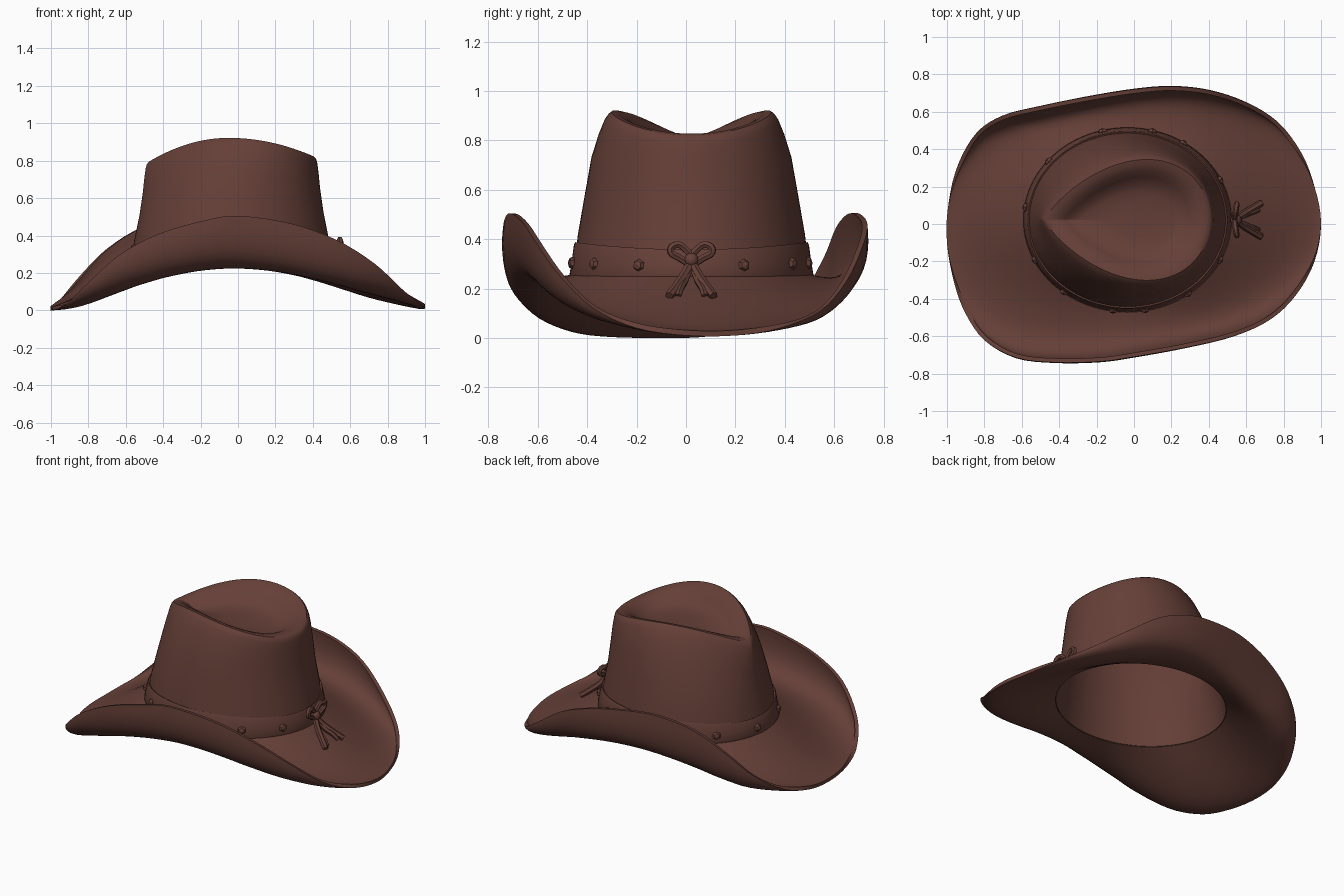
import bpy, bmesh, math
from mathutils import Vector

if "Cube" in bpy.data.objects:
    bpy.data.objects.remove(bpy.data.objects["Cube"])

felt = bpy.data.materials.new("dark_brown_felt")
felt.diffuse_color = (0.130, 0.050, 0.0385, 1)
felt.use_nodes = True
felt.node_tree.nodes["Principled BSDF"].inputs["Base Color"].default_value = felt.diffuse_color
CX, CY = -0.035, 0.022


def activate(ob):
    bpy.ops.object.select_all(action='DESELECT')
    ob.select_set(True)
    bpy.context.view_layer.objects.active = ob


def finish(ob, angle=40):
    activate(ob)
    ob.data.materials.clear()
    ob.data.materials.append(felt)
    bpy.ops.object.shade_smooth_by_angle(angle=math.radians(angle))
    return ob


def loft(name, rings, thick, offset, flip=False, cap=False):
    """Skin a list of closed rings, then give the sheet thickness."""
    bm = bmesh.new()
    vs = [[bm.verts.new(p) for p in r] for r in rings]
    n = len(vs[0])
    for a, b in zip(vs, vs[1:]):
        for j in range(n):
            k = (j + 1) % n
            f = [a[j], b[j], b[k], a[k]]
            bm.faces.new(f[::-1] if flip else f)
    if cap:
        bm.faces.new(vs[-1])
    me = bpy.data.meshes.new(name)
    bm.to_mesh(me)
    bm.free()
    ob = bpy.data.objects.new(name, me)
    bpy.context.collection.objects.link(ob)
    activate(ob)
    mod = ob.modifiers.new("thickness", 'SOLIDIFY')
    mod.thickness, mod.offset = thick, offset
    bpy.ops.object.modifier_apply(modifier=mod.name)
    return finish(ob)


def crown_point(a, f, rx, ry, m):
    """Point on the crown: f = height fraction, m = how teardrop-shaped."""
    x = CX + rx * math.cos(a)
    y = CY + ry * math.sin(a) * abs(math.cos(a / 2)) ** m
    top = 0.922 - (0.70 if x < -0.05 else 0.48) * (x + 0.05) ** 2
    return Vector((x, y, 0.25 + f * (top - 0.25)))


# Crown: wall, teardrop ridge and sunken crease
N = 96
angles = [2 * math.pi * i / N for i in range(N)]
profile = [(-0.01, .545, .482, 0), (.12, .53, .470, 0), (.25, .52, .460, 0),
           (.5, .492, .440, .06), (.72, .474, .432, .2), (.86, .466, .420, .36),
           (.95, .459, .408, .5), (.985, .453, .400, .6), (1.0, .442, .386, .62),
           (.99, .415, .352, .64), (.96, .375, .315, .66), (.91, .335, .278, .7),
           (.86, .30, .235, .7), (.835, .25, .18, .7), (.82, .14, .10, .6),
           (.82, .04, .03, .3)]
loft("crown", [[crown_point(a, *p) for a in angles] for p in profile],
     0.018, -1, flip=True, cap=True)

# Brim: outer edge control points, anticlockwise from +x
edge = [(1, 0, .02), (.965, .2, .02), (.895, .38, .05), (.77, .545, .12), (.6, .65, .24),
        (.4, .715, .38), (.2, .735, .46), (0, .72, .5), (-.25, .68, .515), (-.5, .63, .46),
        (-.7, .58, .34), (-.84, .49, .2), (-.94, .32, .08), (-.99, .12, .02),
        (-1, -.1, .01), (-.96, -.32, .02), (-.9, -.48, .06), (-.8, -.62, .16),
        (-.63, -.715, .31), (-.42, -.74, .42), (-.18, -.735, .49), (0, -.71, .515),
        (.28, -.66, .475), (.53, -.6, .385), (.73, -.51, .26), (.87, -.375, .13),
        (.965, -.2, .05)]


def smooth_loop(pts, steps):
    """Closed Catmull-Rom curve through pts."""
    P, out = [Vector(p) for p in pts], []
    n = len(P)
    for i in range(n):
        a, b, c, d = P[i - 1], P[i], P[(i + 1) % n], P[(i + 2) % n]
        for s in range(steps):
            t = s / steps
            out.append(0.5 * (2 * b + (c - a) * t + (2 * a - 5 * b + 4 * c - d) * t * t
                              + (3 * b - a - 3 * c + d) * t ** 3))
    return out


def saddle(x):
    return 0.22 * max(0, 1 - x * x) ** 1.4


rim = smooth_loop(edge, 4)
rows = []
for i in range(19):
    t = i / 18
    row = []
    for e in rim:
        a = math.atan2((e.y - CY) / 0.75, e.x - CX)
        side = math.sin(a) ** 2
        u = 1 - (1 - t) ** (1.3 + 0.9 * side) + 0.3 * side * t ** 3 * (1 - t)
        x0, y0 = CX + .53 * math.cos(a), CY + .468 * math.sin(a)
        x, y = x0 + (e.x - x0) * u, y0 + (e.y - y0) * u
        sag = (0.03 * math.sin(2 * a) ** 2 + 0.02 * side) * math.sin(math.pi * t)
        z = (saddle(x) + (0.238 - saddle(x0)) * max(0, 1 - u) ** 1.4
             + (e.z - saddle(e.x)) * t ** 2.2 - sag)
        row.append((x, y, max(z - 0.01 * t, 0)))
    rows.append(row)
loft("brim", rows, 0.022, 1)

# Hat band
band = [(-.01, .553, .490, 0), (.01, .557, .494, 0), (.1, .546, .484, 0),
        (.19, .537, .476, 0), (.205, .532, .471, 0)]
loft("hat_band", [[crown_point(a, *p) for a in angles] for p in band],
     0.012, -1, flip=True)

# Studs around the band
for i, deg in enumerate((26, 57, 76, 104, 140, 172, 206, 232, 262, 280, 306, 334)):
    a = math.radians(deg)
    p = crown_point(a, .08, .548, .486, 0)
    out = Vector((math.cos(a) / .548, math.sin(a) / .486, 0.1)).normalized()
    bpy.ops.mesh.primitive_uv_sphere_add(segments=6, ring_count=4, radius=0.026, location=p)
    stud = bpy.context.object
    stud.name = f"stud_{i + 1}"
    stud.scale = (1, 1, 0.75)
    stud.rotation_euler = out.to_track_quat('Z', 'Y').to_euler()
    finish(stud, 20)


# Bow: loops, tails and knot
def cord(name, pts, radius, closed=False):
    cu = bpy.data.curves.new(name, 'CURVE')
    cu.dimensions = '3D'
    cu.bevel_depth, cu.bevel_resolution, cu.resolution_u = radius, 1, 5
    cu.use_fill_caps = True
    sp = cu.splines.new('BEZIER')
    sp.bezier_points.add(len(pts) - 1)
    for bp, p in zip(sp.bezier_points, pts):
        bp.co = p
        bp.handle_left_type = bp.handle_right_type = 'AUTO'
    sp.use_cyclic_u = closed
    ob = bpy.data.objects.new(name, cu)
    bpy.context.collection.objects.link(ob)
    activate(ob)
    bpy.ops.object.convert(target='MESH')
    finish(bpy.context.object)


for side, s in (("left", -1), ("right", 1)):
    Y = lambda d: CY + s * d
    cord(f"bow_loop_{side}", [(.54, Y(0), .31), (.545, Y(.05), .325), (.55, Y(.085), .355),
                              (.545, Y(.06), .378), (.54, Y(.025), .36)], .015, True)
    cord(f"bow_tail_outer_{side}", [(.54, Y(0), .31), (.58, Y(.03), .255),
                                    (.63, Y(.06), .21), (.68, Y(.09), .17)], .018)
    cord(f"bow_tail_inner_{side}", [(.54, Y(0), .30), (.59, Y(.025), .235),
                                    (.64, Y(.045), .20), (.665, Y(.055), .17)], .015)
bpy.ops.mesh.primitive_uv_sphere_add(segments=10, ring_count=6, radius=0.03,
                                     location=(.545, CY, .315))
bpy.context.object.name = "bow_knot"
finish(bpy.context.object)
